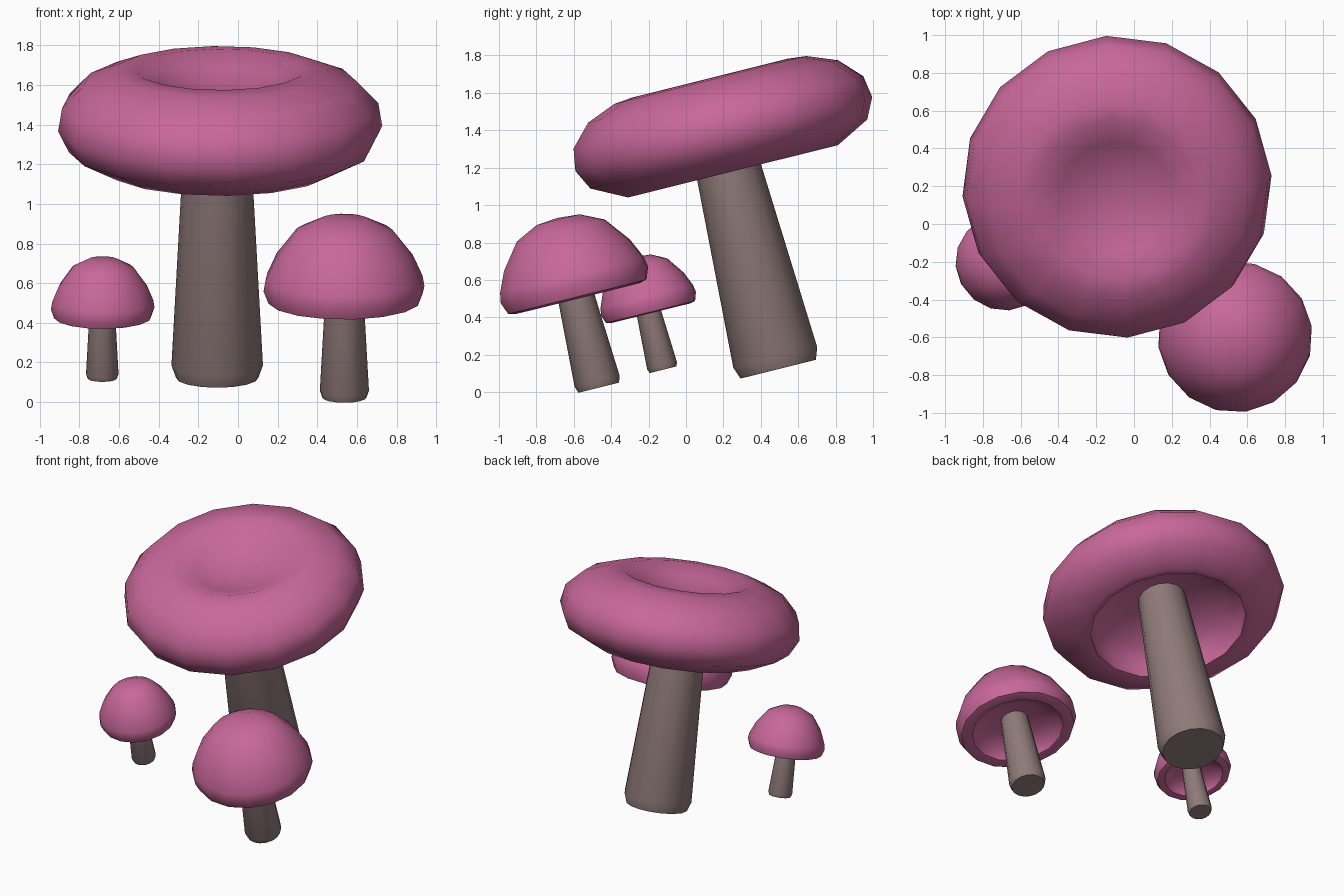
import bpy, bmesh, math

if "Cube" in bpy.data.objects:
    bpy.data.objects.remove(bpy.data.objects["Cube"])

TILT = math.radians(14)   # the whole cluster leans towards the front
SIDES = 16


def material(name, rgb):
    m = bpy.data.materials.new(name)
    m.diffuse_color = (*rgb, 1)
    m.use_nodes = True
    m.node_tree.nodes["Principled BSDF"].inputs["Base Color"].default_value = m.diffuse_color
    return m


pink = material("pink_cap", (0.578, 0.138, 0.323))
brown = material("grey_brown_stem", (0.27, 0.195, 0.188))


def lathe(name, profile, x, u, mat, turn=0.0):
    """Revolve (radius, height) points; x, u place the axis in the tilted frame."""
    bm = bmesh.new()
    rings = []
    for r, h in profile:
        if r == 0:
            rings.append([bm.verts.new((0, 0, h))])
            continue
        ring = []
        for i in range(SIDES):
            a = 2 * math.pi * i / SIDES + turn
            ring.append(bm.verts.new((r * math.cos(a), r * math.sin(a), h)))
        rings.append(ring)
    for a, b in zip(rings, rings[1:]):
        for i in range(SIDES):
            j = (i + 1) % SIDES
            if len(a) == 1:
                bm.faces.new((a[0], b[i], b[j]))
            elif len(b) == 1:
                bm.faces.new((a[i], b[0], a[j]))
            else:
                bm.faces.new((a[i], b[i], b[j], a[j]))
    for ring in (rings[0], rings[-1]):
        if len(ring) > 1:
            bm.faces.new(ring)
    bmesh.ops.recalc_face_normals(bm, faces=bm.faces[:])
    me = bpy.data.meshes.new(name)
    bm.to_mesh(me)
    bm.free()
    me.materials.append(mat)
    ob = bpy.data.objects.new(name, me)
    bpy.context.collection.objects.link(ob)
    ob.location = (x, u * math.cos(TILT), u * math.sin(TILT))
    ob.rotation_euler = (TILT, 0, 0)
    bpy.ops.object.select_all(action='DESELECT')
    ob.select_set(True)
    bpy.context.view_layer.objects.active = ob
    bpy.ops.object.shade_smooth_by_angle(angle=math.radians(50))
    return ob


def stem(name, x, u, base, top, r_base, r_top, foot):
    # tapered stem with a slightly rounded foot
    lathe(name, [(r_base * 0.9, base), (r_base, base + foot), (r_top, top)],
          x, u, brown)


# large mushroom: dished top, rounded rim, hollow underside
large_cap = [(0, 1.475), (0.15, 1.485), (0.30, 1.535), (0.43, 1.598), (0.53, 1.588),
             (0.69, 1.525), (0.80, 1.41), (0.82, 1.29), (0.765, 1.18),
             (0.58, 1.085), (0.53, 1.09), (0.53, 1.17), (0.44, 1.27),
             (0.25, 1.34), (0, 1.36)]
lathe("large_cap", large_cap, -0.09, 0.53, pink, math.radians(4))
stem("large_stem", -0.105, 0.508, 0.0, 1.38, 0.231, 0.16, 0.065)

# small domed caps share one profile, height measured from the lip
dome = [(0, 0.445), (0.12, 0.435), (0.245, 0.375), (0.35, 0.24), (0.40, 0.13),
        (0.41, 0.075), (0.385, 0.01), (0.34, 0.0), (0.31, 0.005),
        (0.29, 0.05), (0.18, 0.09), (0, 0.11)]


def domed_cap(name, x, u, lip, sr, sh, turn):
    lathe(name, [(r * sr, lip + h * sh) for r, h in dome], x, u, pink, turn)


domed_cap("medium_cap", 0.535, -0.44, 0.625, 1.0, 1.0, math.radians(8))
stem("medium_stem", 0.537, -0.447, 0.136, 0.75, 0.124, 0.092, 0.035)

domed_cap("small_cap", -0.683, -0.08, 0.455, 0.64, 0.7, math.radians(5))
stem("small_stem", -0.685, -0.09, 0.146, 0.54, 0.082, 0.062, 0.022)
